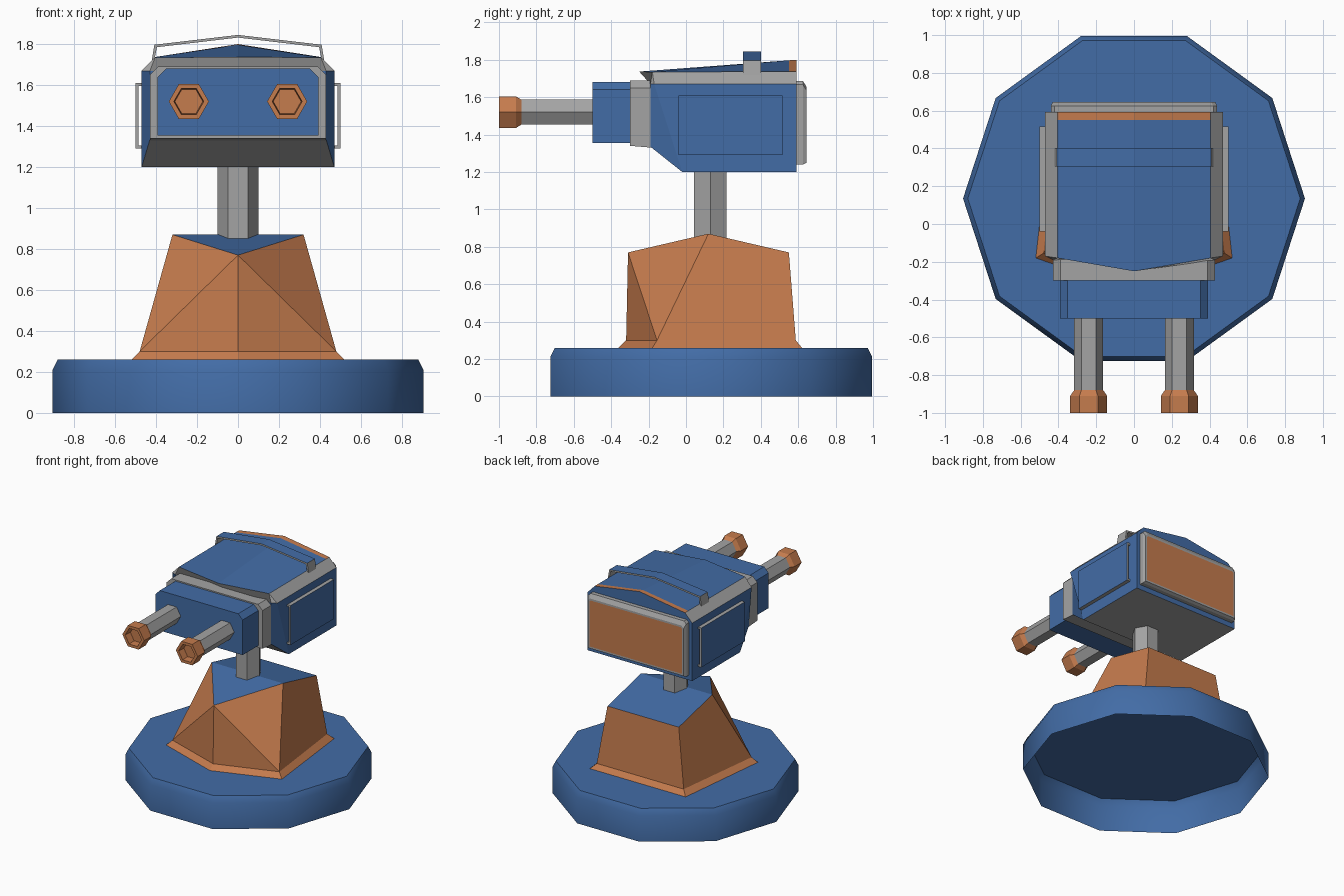
import bpy, bmesh, math

if "Cube" in bpy.data.objects:
    bpy.data.objects.remove(bpy.data.objects["Cube"])


def material(name, rgb):
    m = bpy.data.materials.new(name)
    m.diffuse_color = (*rgb, 1)
    m.use_nodes = True
    m.node_tree.nodes["Principled BSDF"].inputs["Base Color"].default_value = m.diffuse_color
    return m


MATS = [material("blue", (0.055, 0.15, 0.38)),
        material("orange", (0.56, 0.20, 0.075)),
        material("grey", (0.37, 0.37, 0.37))]
BLUE, ORANGE, GREY = 0, 1, 2


def finish(name, bm, rule):
    """Clean normals, colour each face with rule(face) and link the object."""
    bmesh.ops.remove_doubles(bm, verts=bm.verts, dist=0.0005)
    bmesh.ops.recalc_face_normals(bm, faces=bm.faces)
    bm.normal_update()
    for f in bm.faces:
        f.material_index = rule(f)
    me = bpy.data.meshes.new(name)
    bm.to_mesh(me)
    bm.free()
    for m in MATS:
        me.materials.append(m)
    ob = bpy.data.objects.new(name, me)
    bpy.context.collection.objects.link(ob)
    return ob


def loft(name, rings, rule, cap_start=True, cap_end=True):
    """Skin closed rings of equal point count."""
    bm = bmesh.new()
    rows = [[bm.verts.new(p) for p in r] for r in rings]
    n = len(rows[0])
    for a, b in zip(rows, rows[1:]):
        for i in range(n):
            j = (i + 1) % n
            bm.faces.new((a[i], a[j], b[j], b[i]))
    if cap_start:
        bm.faces.new(rows[0])
    if cap_end:
        bm.faces.new(rows[-1])
    return finish(name, bm, rule)


def mirrored(name, pts, faces, rule):
    """Build a half shape (x >= 0) and its mirror image across x = 0."""
    bm = bmesh.new()
    for s in (1, -1):
        vs = [bm.verts.new((s * x, y, z)) for x, y, z in pts]
        for f in faces:
            bm.faces.new([vs[i] for i in f][::s])
    return finish(name, bm, rule)


def ring_z(n, r, z, cy):
    return [(r * math.cos(2 * math.pi * i / n), cy + r * math.sin(2 * math.pi * i / n), z) for i in range(n)]


def ring_y(r, y, cx, cz):
    return [(cx + r * math.cos(math.pi * i / 3), y, cz + r * math.sin(math.pi * i / 3)) for i in range(6)]


def box_y(w, z0, z1, y, c):
    """Rectangle across y with clipped upper corners."""
    return [(-w, y, z0), (w, y, z0), (w, y, z1 - c), (w - c, y, z1), (c - w, y, z1), (-w, y, z1 - c)]


def strap(name, outer, inner, y0, y1, rule):
    prof = outer + inner[::-1]
    n, k = len(prof), len(outer)
    bm = bmesh.new()
    a, b = [[bm.verts.new((x, y, z)) for x, z in prof] for y in (y0, y1)]
    for i in range(n):
        j = (i + 1) % n
        bm.faces.new((a[i], a[j], b[j], b[i]))
    for i in range(k - 1):  # thin end edges
        for r in (a, b):
            bm.faces.new((r[i], r[i + 1], r[n - 2 - i], r[n - 1 - i]))
    return finish(name, bm, rule)


# Ten-sided base, open underneath
base = loft("base_disc", [ring_z(10, 0.905, 0, 0.135), ring_z(10, 0.905, 0.21, 0.135),
                          ring_z(10, 0.88, 0.26, 0.135)], lambda f: BLUE, cap_start=False)
bpy.context.view_layer.objects.active = base
base.select_set(True)
bpy.ops.object.shade_smooth_by_angle(angle=math.radians(40))

# Faceted pedestal with a flared foot and a ridged blue top
mirrored("pedestal",
         [(0, -0.36, 0.26), (0.52, -0.18, 0.26), (0.43, 0.62, 0.26), (0, 0.62, 0.26),
          (0, -0.32, 0.30), (0.48, -0.155, 0.30), (0.39, 0.587, 0.30), (0, 0.587, 0.30),
          (0, -0.31, 0.77), (0.32, 0.12, 0.87), (0.32, 0.55, 0.77), (0, 0.55, 0.77), (0, 0.12, 0.87)],
         [(0, 1, 5, 4), (1, 2, 6, 5), (2, 3, 7, 6), (4, 5, 8), (5, 9, 8), (5, 6, 10, 9),
          (6, 7, 11, 10), (8, 9, 12), (9, 10, 11, 12)],
         lambda f: BLUE if f.normal.z > 0.8 else ORANGE)

# Hexagonal neck
loft("neck_post", [ring_z(6, 0.1, 0.84, 0.13), ring_z(6, 0.1, 1.21, 0.13)], lambda f: GREY)


# Head shell: blue sides and roof, grey underside, chamfers and brow, orange rear roof edge
def head_rule(f):
    c, n = f.calc_center_median(), f.normal
    if n.z > 0.9:
        return ORANGE if c.y > 0.55 else BLUE
    if n.z < -0.3 or c.z > 1.67 and n.y < 0.5:
        return GREY
    return BLUE


mirrored("head_shell",
         [(0, -0.02, 1.2), (0.47, -0.02, 1.2), (0.47, 0.592, 1.2), (0, 0.592, 1.2),
          (0, -0.19, 1.335), (0.43, -0.19, 1.335), (0.43, -0.19, 1.67), (0.47, -0.17, 1.67),
          (0.47, 0.592, 1.67), (0.405, 0.592, 1.737), (0, 0.592, 1.8), (0.405, 0.55, 1.737),
          (0, 0.55, 1.797), (0.405, -0.18, 1.735), (0, -0.25, 1.737), (0, -0.19, 1.67)],
         [(0, 1, 2, 3), (0, 4, 5, 1), (1, 5, 6, 7), (1, 7, 8, 2), (7, 13, 11, 9, 8),
          (13, 14, 12, 11), (11, 12, 10, 9), (6, 13, 7), (6, 15, 14, 13), (4, 15, 6, 5),
          (2, 8, 9, 10, 3)],
         head_rule)

# Front collar and gun housing
loft("front_collar", [box_y(0.43, 1.33, 1.69, -0.18, 0.04), box_y(0.43, 1.34, 1.69, -0.30, 0.04)],
     lambda f: GREY)
loft("gun_housing", [box_y(0.392, 1.355, 1.68, -0.29, 0.04), box_y(0.392, 1.355, 1.68, -0.50, 0.04)],
     lambda f: BLUE)

# Rear hatch: grey frame with orange panel
loft("rear_hatch", [box_y(0.44, 1.24, 1.687, 0.58, 0.02), box_y(0.44, 1.24, 1.687, 0.625, 0.02),
                    box_y(0.43, 1.25, 1.655, 0.645, 0.02), box_y(0.415, 1.265, 1.64, 0.645, 0.01)],
     lambda f: ORANGE if f.normal.y > 0.9 and f.calc_area() > 0.1 else GREY)

# Twin barrels with flared hollow muzzles, and the raised side plates
for side, s in (("left", -1), ("right", 1)):
    loft(side + "_barrel",
         [ring_y(r, y, s * 0.24, 1.52) for r, y in
          ((0.077, -0.49), (0.077, -0.88), (0.098, -0.91), (0.098, -1.0), (0.073, -1.0), (0.068, -0.94))],
         lambda f: ORANGE if f.calc_center_median().y < -0.885 else GREY)
    strap(side + "_side_plate",
          [(s * 0.468, 1.29), (s * 0.5, 1.29), (s * 0.5, 1.61), (s * 0.468, 1.61)],
          [(s * 0.468, 1.305), (s * 0.485, 1.305), (s * 0.485, 1.595), (s * 0.468, 1.595)],
          -0.04, 0.517,
          lambda f: BLUE if abs(f.normal.x) > 0.9 and abs(f.calc_center_median().x) > 0.495 else GREY)

# Bent strap over the roof
strap("roof_strap",
      [(-0.422, 1.715), (-0.408, 1.797), (0, 1.845), (0.408, 1.797), (0.422, 1.715)],
      [(-0.410, 1.715), (-0.396, 1.785), (0, 1.832), (0.396, 1.785), (0.410, 1.715)],
      0.305, 0.402,
      lambda f: BLUE if f.normal.z > 0.8 else GREY)
